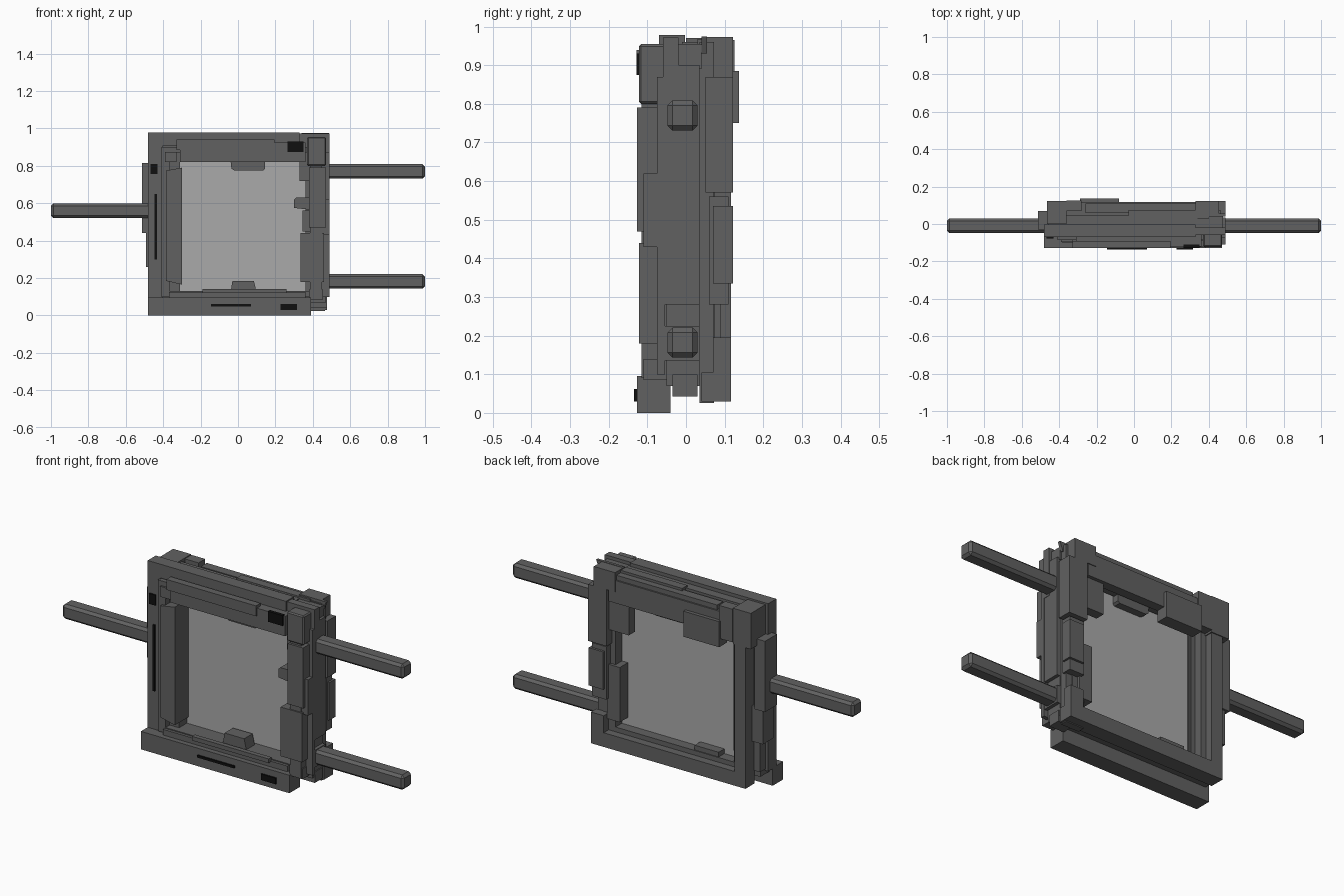
import bpy, bmesh


def material(name, color):
    m = bpy.data.materials.new(name)
    m.diffuse_color = color
    return m


METAL = material("dark_metal", (0.12, 0.12, 0.12, 1))
BLACK = material("black_inset", (0.005, 0.005, 0.005, 1))
GLASS = material("pane_grey", (0.4, 0.4, 0.4, 0.6))


def finish(name, bm, mat):
    bmesh.ops.recalc_face_normals(bm, faces=bm.faces)
    me = bpy.data.meshes.new(name)
    bm.to_mesh(me)
    bm.free()
    me.materials.append(mat)
    ob = bpy.data.objects.new(name, me)
    bpy.context.collection.objects.link(ob)
    return ob


def prism(name, outline, y0, y1, mat=METAL):
    """Extrude an x-z outline from y0 to y1."""
    bm = bmesh.new()
    face = bm.faces.new([bm.verts.new((x, y0, z)) for x, z in outline])
    ext = bmesh.ops.extrude_face_region(bm, geom=[face])
    vs = [v for v in ext["geom"] if isinstance(v, bmesh.types.BMVert)]
    bmesh.ops.translate(bm, verts=vs, vec=(0, y1 - y0, 0))
    return finish(name, bm, mat)


def box(name, x0, x1, y0, y1, z0, z1, mat=METAL, bevel=0, segments=1):
    ob = prism(name, [(x0, z0), (x1, z0), (x1, z1), (x0, z1)], y0, y1, mat)
    if bevel:
        mod = ob.modifiers.new("bevel", 'BEVEL')
        mod.width = bevel
        mod.segments = segments
    return ob


def ring(name, outer, inner, y0, y1):
    """Rectangular frame; outer and inner are (x0, x1, z0, z1)."""
    bm = bmesh.new()
    loops = []
    for y in (y0, y1):
        for x0, x1, z0, z1 in (outer, inner):
            loops.append([bm.verts.new((x, y, z)) for x, z in
                          ((x0, z0), (x1, z0), (x1, z1), (x0, z1))])
    fo, fi, bo, bi = loops
    for a, b in ((fo, fi), (fi, bi), (bi, bo), (bo, fo)):
        for i in range(4):
            j = (i + 1) % 4
            bm.faces.new((a[i], a[j], b[j], b[i]))
    return finish(name, bm, METAL)


# Window pane and stacked frame rings
box("window_pane", -0.33, 0.36, 0.015, 0.022, 0.12, 0.84, GLASS)
ring("core_frame", (-0.46, 0.47, 0.07, 0.955), (-0.31, 0.36, 0.13, 0.83), -0.05, 0.035)
ring("front_step_frame", (-0.41, 0.42, 0.10, 0.90), (-0.365, 0.39, 0.13, 0.87), -0.085, -0.05)
ring("back_step_frame", (-0.40, 0.43, 0.08, 0.93), (-0.335, 0.36, 0.13, 0.82), 0.03, 0.075)

# Side rods
for name, x0, x1, z in (("right_upper_rod", 0.45, 1, 0.77),
                        ("right_lower_rod", 0.45, 1, 0.182),
                        ("left_rod", -1, -0.44, 0.56)):
    box(name, x0, x1, -0.048, 0.03, z - 0.039, z + 0.039, bevel=0.013)

# Outer front plates
box("bottom_front_bar", -0.48, 0.39, -0.127, -0.04, 0, 0.095)
box("left_front_plate", -0.48, -0.405, -0.07, -0.002, 0.09, 0.978)
box("top_front_plate", -0.406, 0.33, -0.07, -0.002, 0.905, 0.978)
box("bottom_inner_rail", -0.37, 0.36, -0.10, -0.05, 0.09, 0.125)
box("bottom_inner_strip", -0.19, 0.26, -0.115, -0.09, 0.12, 0.142)

# Left side blocks
box("left_outer_block", -0.512, -0.45, -0.03, 0.07, 0.44, 0.815)
box("left_lower_block", -0.492, -0.43, -0.03, 0.06, 0.26, 0.45)
box("left_back_channel", -0.465, -0.42, 0.0, 0.045, 0.10, 0.80)
prism("left_inner_block", [(-0.385, 0.185), (-0.30, 0.165), (-0.30, 0.79), (-0.385, 0.775)], -0.10, 0.03)
box("left_inner_latch", -0.39, -0.33, -0.095, -0.05, 0.82, 0.875)

# Top assembly
box("top_front_beam", -0.31, 0.36, -0.12, -0.03, 0.82, 0.925)
box("top_front_strip", -0.33, 0.195, -0.128, -0.09, 0.885, 0.94)
box("top_spine", -0.36, 0.34, -0.01, 0.045, 0.90, 0.96)
box("top_spine_step", -0.03, 0.40, 0.03, 0.075, 0.90, 0.968)
box("top_back_beam", -0.38, 0.37, 0.07, 0.118, 0.81, 0.93)
box("top_back_cap", -0.26, 0.33, 0.06, 0.11, 0.92, 0.955)
box("back_pod", -0.29, -0.08, 0.07, 0.137, 0.75, 0.885)
box("back_small_pod", -0.36, -0.28, 0.07, 0.125, 0.79, 0.965)
prism("top_hanging_lug", [(-0.04, 0.83), (-0.035, 0.785), (-0.02, 0.775), (0.135, 0.775),
                          (0.145, 0.785), (0.145, 0.83)], -0.05, 0.06)
prism("bottom_lug", [(-0.04, 0.12), (0.10, 0.12), (0.085, 0.185), (-0.03, 0.185)], -0.07, 0.0)
box("bottom_back_lug", -0.24, -0.10, 0.02, 0.07, 0.12, 0.155)
prism("back_left_corner", [(-0.465, 0.78), (-0.36, 0.78), (-0.36, 0.97), (-0.465, 0.97)], 0.0, 0.122)

# Back frame bars
box("back_bottom_bar", -0.43, 0.475, 0.04, 0.117, 0.03, 0.105)
box("back_left_bar", -0.43, -0.365, 0.04, 0.117, 0.10, 0.80)
box("back_right_bar", 0.36, 0.465, 0.035, 0.072, 0.025, 0.96)
box("back_right_foot", 0.40, 0.475, 0.07, 0.117, 0.10, 0.195)
box("back_right_mid_block", 0.39, 0.475, 0.06, 0.11, 0.28, 0.56)
box("back_right_mid_pad", 0.40, 0.485, 0.07, 0.122, 0.335, 0.535)
box("back_right_upper_block", 0.38, 0.488, 0.05, 0.122, 0.57, 0.87)
box("back_right_corner", 0.33, 0.455, 0.04, 0.122, 0.87, 0.973)
prism("back_right_fin", [(0.34, 0.93), (0.47, 0.93), (0.488, 0.975), (0.34, 0.975)], 0.04, 0.055)
box("back_inner_panel", 0.265, 0.40, 0.05, 0.10, 0.65, 0.825)
box("back_inner_lower_panel", 0.325, 0.40, 0.02, 0.09, 0.17, 0.46)

# Right column, stacked along z
box("right_core_column", 0.40, 0.488, -0.055, 0.035, 0.28, 0.90)
box("right_core_lower", 0.40, 0.488, -0.055, 0.035, 0.135, 0.225)
box("right_core_link", 0.40, 0.465, -0.05, 0.03, 0.22, 0.29)
box("right_core_foot", 0.39, 0.475, -0.035, 0.03, 0.042, 0.10)
box("right_core_top", 0.35, 0.475, -0.035, 0.04, 0.89, 0.955)
box("right_front_column", 0.385, 0.45, -0.115, -0.055, 0.09, 0.80)
box("right_front_lower_pad", 0.335, 0.46, -0.122, -0.06, 0.18, 0.44)
box("right_front_mid_pad", 0.40, 0.488, -0.11, -0.075, 0.43, 0.62)
box("right_front_upper_pad", 0.38, 0.47, -0.127, -0.072, 0.47, 0.79)
box("right_front_rail", 0.40, 0.49, -0.075, -0.055, 0.10, 0.87)
box("right_front_foot", 0.38, 0.455, -0.11, -0.04, 0.085, 0.14)
box("right_corner_block", 0.37, 0.47, -0.122, -0.036, 0.80, 0.955, bevel=0.006)
box("right_corner_plate", 0.33, 0.49, -0.06, -0.02, 0.72, 0.972)
prism("right_inner_knob", [(0.30, 0.575), (0.39, 0.565), (0.41, 0.59), (0.41, 0.63), (0.31, 0.63),
                           (0.30, 0.62)], -0.09, -0.01)
box("right_inner_post", 0.345, 0.40, -0.08, 0.02, 0.45, 0.56)

# Black insets
for name, x0, x1, y, z0, z1 in (
        ("left_square_inset", -0.467, -0.430, -0.07, 0.755, 0.81),
        ("left_slot_inset", -0.446, -0.434, -0.07, 0.30, 0.65),
        ("bottom_slot_inset", -0.145, 0.07, -0.127, 0.049, 0.061),
        ("bottom_square_inset", 0.228, 0.315, -0.127, 0.03, 0.062),
        ("top_square_inset", 0.264, 0.35, -0.12, 0.875, 0.93)):
    box(name, x0, x1, y - 0.008, y + 0.01, z0, z1, BLACK)
